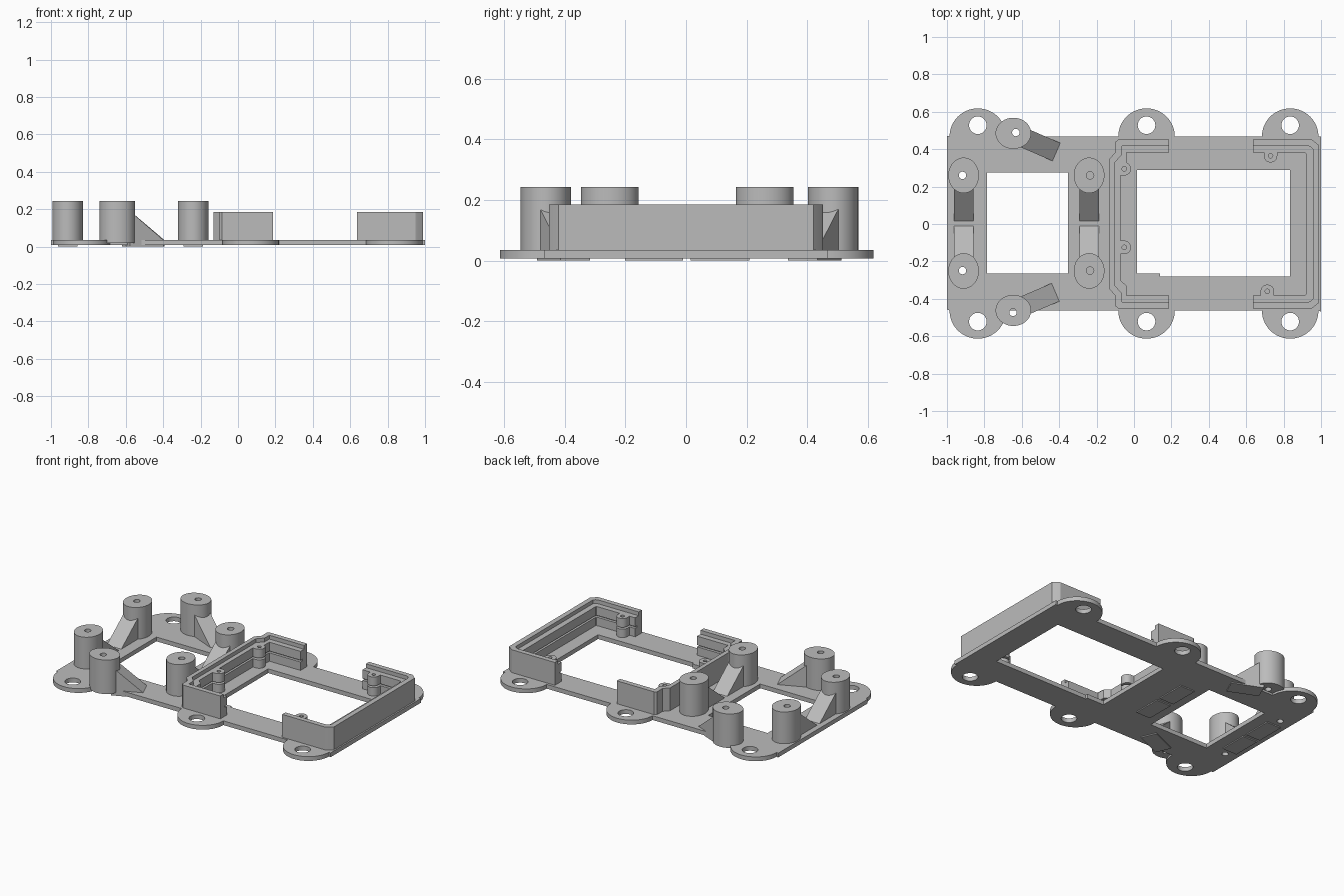
import bpy, bmesh
from math import sin, cos, pi, radians
from mathutils import Vector

cube = bpy.data.objects.get("Cube")
if cube:
    bpy.data.objects.remove(cube, do_unlink=True)

grey = bpy.data.materials.new("light_grey_plastic")
grey.use_nodes = True
COLOUR = (0.5, 0.5, 0.5, 1)
grey.diffuse_color = COLOUR
grey.node_tree.nodes["Principled BSDF"].inputs["Base Color"].default_value = COLOUR

PLATE_LOW, PLATE_TOP = 0.007, 0.035
LEDGE_TOP, WALL_TOP, POST_TOP = 0.16, 0.185, 0.243


def finish(name, bm):
    bmesh.ops.recalc_face_normals(bm, faces=bm.faces)
    mesh = bpy.data.meshes.new(name)
    bm.to_mesh(mesh)
    bm.free()
    mesh.materials.append(grey)
    obj = bpy.data.objects.new(name, mesh)
    bpy.context.collection.objects.link(obj)
    bpy.ops.object.select_all(action='DESELECT')
    obj.select_set(True)
    bpy.context.view_layer.objects.active = obj
    bpy.ops.object.shade_smooth_by_angle(angle=radians(30))
    return obj


def extrude(name, loops, low, high):
    """Extrude an outline (first loop) with holes (other loops)."""
    bm = bmesh.new()
    edges = []
    for loop in loops:
        vs = [bm.verts.new((x, y, low)) for x, y in loop]
        edges += [bm.edges.new((a, b)) for a, b in zip(vs, vs[1:] + vs[:1])]
    bmesh.ops.triangle_fill(bm, edges=edges, use_beauty=True, normal=(0, 0, 1))
    top = bmesh.ops.extrude_face_region(bm, geom=bm.faces[:])["geom"]
    bmesh.ops.translate(bm, vec=(0, 0, high - low),
                        verts=[v for v in top if isinstance(v, bmesh.types.BMVert)])
    return finish(name, bm)


def arc(x, y, rx, ry, start=0, end=2 * pi, steps=40):
    return [(x + rx * cos(start + (end - start) * i / steps),
             y + ry * sin(start + (end - start) * i / steps)) for i in range(steps)]


def box(x0, x1, y0, y1):
    return [(x0, y0), (x1, y0), (x1, y1), (x0, y1)]


def mirror_y(half):
    return half + [(x, -y) for x, y in reversed(half)]


# Base plate with rounded mounting tabs, two windows and screw holes
TABS = (-0.835, 0.067, 0.835)
outline = [(-1, -0.457)]
for x in TABS:
    outline += arc(x, -0.463, 0.151, 0.15, pi, 2 * pi) + [(x + 0.151, -0.463)]
outline += [(1, -0.468), (1, 0.468)]
for x in reversed(TABS):
    outline += arc(x, 0.468, 0.151, 0.15, 0, pi) + [(x - 0.151, 0.468)]
outline += [(-1, 0.472)]
small_window = box(-0.785, -0.353, -0.265, 0.275)
large_window = [(0.016, -0.265), (0.14, -0.265), (0.14, -0.28),
                (0.835, -0.28), (0.835, 0.29), (0.016, 0.29)]
tab_holes = [arc(x, y, 0.047, 0.047) for y in (-0.522, 0.528) for x in TABS]
SCREW = 0.02
pilot_holes = [arc(-0.917, y, SCREW, SCREW, steps=20) for y in (-0.249, 0.26)]
extrude("base_plate", [outline, small_window, large_window] + tab_holes + pilot_holes,
        PLATE_LOW, PLATE_TOP)


# Hollow posts, each with a sloping rib
def post(name, x, y, rx, ry, hole, low):
    extrude(name, [arc(x, y, rx, ry, steps=48), arc(*hole, SCREW, SCREW, steps=20)],
            low, POST_TOP)


def rib(name, start, end, width=0.105):
    a, b = Vector(start), Vector(end)
    along = (b - a).normalized()
    side = Vector((-along.y, along.x)) * width / 2
    slope = (0.23 - PLATE_TOP) / (b - a).length
    a = a + along * 0.05
    rise = PLATE_TOP + slope * (b - a).length
    bm = bmesh.new()
    ends = []
    for s in (side, -side):
        p, q = a + s, b + s
        ends.append([bm.verts.new(v) for v in (
            (p.x, p.y, 0), (q.x, q.y, 0), (q.x, q.y, PLATE_TOP), (p.x, p.y, rise))])
        bm.faces.new(ends[-1])
    for i in range(4):
        j = (i + 1) % 4
        bm.faces.new((ends[0][i], ends[0][j], ends[1][j], ends[1][i]))
    finish(name, bm)


for label, y, hole_y, foot in (("front", -0.251, -0.249, -0.01), ("back", 0.26, 0.26, 0.015)):
    for side, x, hole_x in (("outer", -0.911, -0.917), ("inner", -0.24, -0.235)):
        post(f"{label}_{side}_post", x, y, 0.082, 0.095, (hole_x, hole_y), PLATE_TOP)
        rib(f"{label}_{side}_post_rib", (x, y), (x, foot))

post("back_edge_post", -0.645, 0.485, 0.095, 0.083, (-0.632, 0.489), 0.02)
rib("back_edge_post_rib", (-0.645, 0.485), (-0.415, 0.385))
post("front_edge_post", -0.645, -0.462, 0.095, 0.083, (-0.647, -0.473), 0.02)
rib("front_edge_post_rib", (-0.645, -0.462), (-0.42, -0.365))


# Two facing wall brackets: tall outer lip, lower inner ledge with a groove
def bracket(name, outer, middle, inner):
    def band(a, b):
        return [mirror_y(a) + list(reversed(mirror_y(b)))]
    extrude(name + "_lip", band(outer, middle), PLATE_TOP, WALL_TOP)
    extrude(name + "_lower_ledge", band(middle, inner), PLATE_TOP, 0.09)
    extrude(name + "_upper_ledge", band(middle, inner), 0.102, LEDGE_TOP)
    core = [((mx + ix) / 2, (my + iy) / 2) for (mx, my), (ix, iy) in zip(middle, inner)]
    extrude(name + "_groove", band(middle, core), 0.09, 0.102)


bracket("right_bracket",
        [(0.187, 0.451), (-0.085, 0.451), (-0.098, 0.44), (-0.098, 0.385), (-0.13, 0.35)],
        [(0.187, 0.418), (-0.065, 0.418), (-0.065, 0.412), (-0.065, 0.37), (-0.102, 0.33)],
        [(0.187, 0.382), (-0.04, 0.382), (-0.04, 0.375), (-0.04, 0.33), (-0.073, 0.3)])
bracket("left_bracket",
        [(0.637, 0.451), (0.95, 0.451), (0.96, 0.445), (0.99, 0.42)],
        [(0.637, 0.418), (0.93, 0.418), (0.945, 0.412), (0.957, 0.4)],
        [(0.637, 0.382), (0.9, 0.382), (0.915, 0.38), (0.92, 0.375)])


# Small screw bosses on the bracket walls, split by the groove
def boss(name, x, y, dx, dy):
    r, reach = 0.036, 0.04
    start = -pi / 2 if dx else (pi if dy > 0 else 0)
    shape = arc(x, y, r, r, start, start + pi, 16)
    if dx:
        shape += [(x, y + r), (x - reach, y + r), (x - reach, y - r)]
    else:
        s = 1 if dy > 0 else -1
        shape += [(x + s * r, y), (x + s * r, y + s * reach), (x - s * r, y + s * reach)]
    hole = arc(x, y, 0.012, 0.012, steps=16)
    for part, low, high in (("lower", PLATE_TOP, 0.09), ("upper", 0.102, LEDGE_TOP)):
        extrude(f"{name}_{part}", [shape, hole], low, high)


boss("right_back_boss", -0.052, 0.295, 1, 0)
boss("right_front_boss", -0.052, -0.125, 1, 0)
boss("left_back_boss", 0.73, 0.365, 0, 1)
boss("left_front_boss", 0.713, -0.36, 0, -1)
